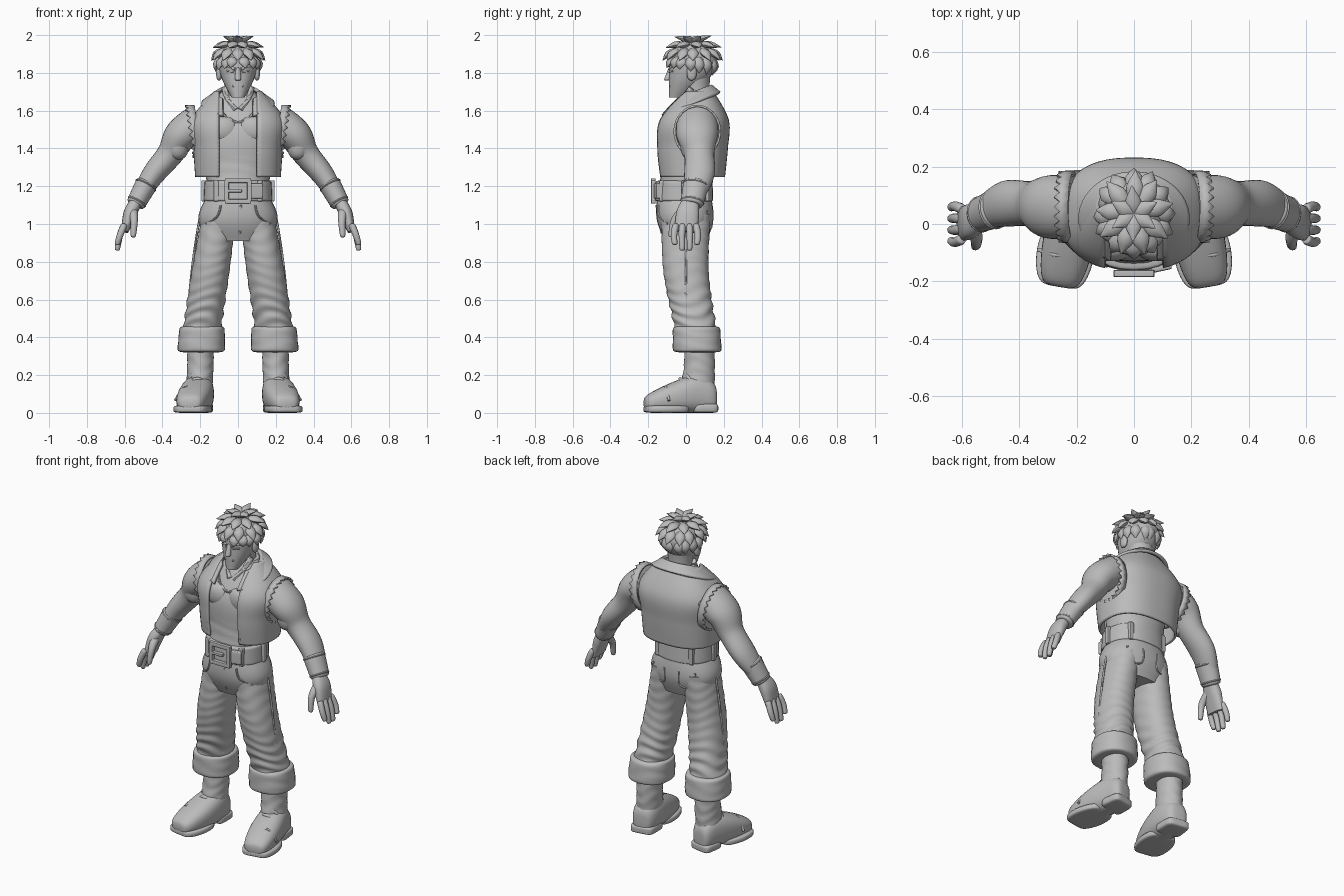
import bpy, bmesh, math, random
from mathutils import Vector
from mathutils.bvhtree import BVHTree

random.seed(4)
if "Cube" in bpy.data.objects:
    bpy.data.objects.remove(bpy.data.objects["Cube"])

X, Y, Z = Vector((1, 0, 0)), Vector((0, 1, 0)), Vector((0, 0, 1))
SKEW = Vector((.3, .5, .8))
grey = bpy.data.materials.new("plain grey")
grey.use_nodes = True
grey.diffuse_color = (.5, .5, .5, 1)
grey.node_tree.nodes["Principled BSDF"].inputs["Base Color"].default_value = grey.diffuse_color


def build(name, verts, faces, mirror=False, thick=0):
    """Make a smooth-shaded part, optionally mirrored to the other side or thickened."""
    bm = bmesh.new()
    points = [bm.verts.new(v) for v in verts]
    for face in faces:
        bm.faces.new([points[i] for i in face])
    bmesh.ops.recalc_face_normals(bm, faces=bm.faces)
    mesh = bpy.data.meshes.new(name)
    bm.to_mesh(mesh)
    bm.free()
    part = bpy.data.objects.new(name, mesh)
    bpy.context.collection.objects.link(part)
    mesh.materials.append(grey)
    bpy.ops.object.select_all(action="DESELECT")
    part.select_set(True)
    bpy.context.view_layer.objects.active = part
    bpy.ops.object.shade_smooth_by_angle(angle=math.radians(45))
    if thick:
        solid = part.modifiers.new("thickness", "SOLIDIFY")
        solid.thickness, solid.offset = thick, 0
    if mirror:
        flip = part.modifiers.new("mirror", "MIRROR")
        flip.use_mirror_merge = False
    return part


def along(values, t):
    """Read a smooth spline through evenly spaced values at t from start to end."""
    last = len(values) - 1
    if last == 0:
        return values[0]
    i = min(int(t * last), last - 1)
    t = t * last - i
    before, start, end, after = (values[max(0, min(last, i + k))] for k in (-1, 0, 1, 2))
    leave, arrive = (end - before) / 2, (after - start) / 2
    ease = t * t * (3 - 2 * t)
    return start + (end - start) * ease + leave * t * (1 - t) ** 2 - arrive * t * t * (1 - t)


def signed_power(value, power):
    return math.copysign(abs(value) ** power, value)


def loft(name, path, depth, width=None, ref=Y, tan=None, square=2, dome=0,
         sides=28, rows=24, gap=0, fold=None, **options):
    """Sweep a superellipse along a path; dome rounds the ends, gap leaves the front open."""
    path = [Vector(p) for p in path]
    width = width or depth
    spots = [k / rows for k in range(rows + 1)]
    if dome:
        spots = [(1 - math.cos(math.pi * t)) / 2 for t in spots]
    centres = [along(path, t) for t in spots]
    verts, faces = [], []
    for i, (t, c) in enumerate(zip(spots, centres)):
        d = tan or (centres[min(i + 1, rows)] - centres[max(i - 1, 0)]).normalized()
        u = -(ref - d * ref.dot(d)).normalized()
        v = d.cross(u)
        a, b = along(depth, t), along(width, t)
        scale = max(.02, (1 - abs(2 * t - 1) ** dome) ** (1 / dome)) if dome else 1
        start = math.asin(min(.98, gap / b) ** (square / 2)) if gap else 0
        for k in range(sides):
            turn = start + (math.tau - 2 * start) * k / (sides - 1 if gap else sides)
            swell = scale
            if fold:
                swell += fold(c.z) * math.sin(c.z * 95 + 2.5 * math.sin(turn * 2 + c.z * 9))
            verts.append(c + u * signed_power(math.cos(turn), 2 / square) * a * swell
                         + v * signed_power(math.sin(turn), 2 / square) * b * swell)
    for i in range(0, rows * sides, sides):
        for k in range(sides - bool(gap)):
            n = (k + 1) % sides
            faces.append((i + k, i + n, i + sides + n, i + sides + k))
    if not gap:
        faces += [range(sides), range(len(verts) - sides, len(verts))]
    return build(name, verts, faces, **options)


def tube(name, points, radius, **options):
    return loft(name, points, [radius], ref=SKEW, sides=8, **options)


def ball(name, centre, across, deep, tall, **options):
    centre = Vector(centre)
    return loft(name, [centre - Z * tall, centre + Z * tall], [deep], [across], dome=2, **options)


def block(name, start, end, deep, tall, **options):
    return loft(name, [start, end], [deep], [tall], square=6, dome=9, **options)


def snap(part, points, side=-1):
    """Lay (x, z) points onto the front or back of a part."""
    mesh = part.data
    tree = BVHTree.FromPolygons([v.co for v in mesh.vertices], [p.vertices for p in mesh.polygons])
    return [tree.ray_cast(Vector((x, side, z)), Y * -side)[0] for x, z in points]


# Torso and shirt
shirt = loft("shirt", [(0, -.01, 1.1), (0, .01, 1.3), (0, .03, 1.5), (0, .06, 1.7)],
             [.14, .14, .15, .07], [.17, .17, .21, .09], tan=Z, square=2.3,
             fold=lambda z: .012 if z < 1.35 else 0, rows=40)
ball("chest_muscles", (.08, -.07, 1.5), .09, .06, .07, mirror=True)
scoop = [k / 40 for k in range(-4, 5)]
tube("shirt_neckline", snap(shirt, [(x, 1.54 + 7 * x * x) for x in scoop]), .007)
loft("neck", [(0, .06, 1.6), (0, .05, 1.8)], [.08, .07, .08], tan=Z)
tube("neck_muscles", [(.07, .03, 1.72), (.05, -.02, 1.65), (.01, -.06, 1.6)], .018, mirror=True)

# Open sleeveless vest with a folded collar
vest = loft("vest", [(0, .03, 1.25), (0, .03, 1.4), (0, .04, 1.55), (0, .06, 1.7)],
            [.17, .185, .18, .08], [.22, .23, .24, .12],
            tan=Z, square=2.5, gap=.1, sides=48, thick=.014)
tube("vest_front_hems", snap(vest, [(.11, z) for z in (1.26, 1.4, 1.55)]), .008, mirror=True)
loft("vest_collar", [(0, .02, 1.63), (0, .03, 1.69)], [.17, .11], [.19, .11],
     tan=Vector((0, -.4, 1)).normalized(), gap=.08, rows=6, sides=40, thick=.018)

# Frayed armholes
teeth, fray = 44, []
for x in (.21, .24):
    for k in range(teeth):
        turn = math.tau * k / teeth
        jag = .02 * (k % 2) * (x > .22)
        fray.append((x + jag + .02 * math.sin(turn), .06 + .12 * math.cos(turn), 1.49 + .135 * math.sin(turn)))
ring = [(k, (k + 1) % teeth) for k in range(teeth)]
build("frayed_armholes", fray, [(a, b, b + teeth, a + teeth) for a, b in ring], mirror=True, thick=.012)

# Arms and wristbands
loft("arms", [(.2, .06, 1.54), (.3, .06, 1.47), (.36, .07, 1.37), (.45, .07, 1.26), (.54, .03, 1.12)],
     [.11, .11, .08, .08, .05], [.1, .09, .07, .06, .04], mirror=True)
ball("biceps", (.32, .03, 1.42), .06, .06, .08, mirror=True)
cuff_start, cuff_end = Vector((.48, .055, 1.22)), Vector((.545, .03, 1.1))
loft("wristbands", [cuff_start, cuff_end], [.07, .06], [.06, .05], dome=7, mirror=True)
for t in (.12, .85):
    middle = cuff_start.lerp(cuff_end, t)
    step = (cuff_end - cuff_start) * .08
    size = .073 - .01 * t
    loft("wristband_straps", [middle - step, middle + step], [size], [size - .01], dome=2, mirror=True)

# Hands
loft("palms", [(.53, .03, 1.13), (.57, .01, 1.06), (.6, 0, .96)], [.04, .06, .06], [.03, .035, .02],
     square=2.4, mirror=True)
for k, finger in enumerate(("index", "middle", "ring", "little")):
    y = .035 * k - .053
    tip = .86 if k in (1, 2) else .89
    loft(finger + "_fingers", [(.6, y, 1), (.625, y * 1.2, .94), (.64, y * 1.1, tip)], [.019, .015],
         dome=5, sides=12, mirror=True)
loft("thumbs", [(.56, 0, 1.08), (.55, -.06, 1.02), (.555, -.08, .93)], [.03, .02, .015],
     dome=5, sides=12, mirror=True)

# Trousers with turned-up cuffs
hips = loft("trouser_hips", [(0, -.01, 1.14), (0, 0, .91)], [.145, .15, .11], [.17, .21, .16],
            tan=Z, square=2.3)


def knee_folds(z):
    return .01 + .035 * max(0, 1 - abs(z - .53) * 6)


loft("trouser_legs", [(.1, 0, 1.05), (.145, 0, .75), (.19, .05, .45)], [.13, .12, .11], [.09, .1, .1],
     tan=Z, square=2.2, rows=70, sides=40, mirror=True, fold=knee_folds)
loft("trouser_cuffs", [(.19, .055, .46), (.195, .06, .32)], [.125, .13], [.12, .127],
     tan=Z, square=2.3, dome=7, mirror=True, fold=lambda z: .008)
tube("front_pocket_seams", snap(hips, [(.09, 1.1), (.11, 1.04), (.17, 1)]), .006, mirror=True)
tube("fly_seam", snap(hips, [(.015, 1.1), (.01, .95)]), .006)
back_pocket = [(.05, 1.07), (.05, .99), (.09, .97), (.14, .99), (.14, 1.07)]
tube("back_pocket_seams", snap(hips, back_pocket, 1), .005, mirror=True)
tube("side_seams", [(.2, 0, 1.05), (.225, 0, .9), (.245, 0, .75), (.26, 0, .6)], .006, mirror=True)

# Belt, loops and buckle
low, high = 1.12, 1.23
belt_middle, front = (low + high) / 2, -.173
loft("belt", [(0, -.01, low), (0, -.01, high)], [.155, .15], [.183, .178], tan=Z, square=2.3, dome=12)
for degrees in (40, 90, 140):
    turn = math.radians(degrees)
    x, y = .18 * math.sin(turn), -.01 - .155 * math.cos(turn)
    block("belt_loops", (x, y, low), (x, y, high), .014, .014, mirror=True)
for z in (low, high):
    block("buckle_bar", (-.07, front, z), (.07, front, z), .012, .012)
block("buckle_sides", (.06, front, low), (.06, front, high), .012, .012, mirror=True)
block("buckle_prong", (-.06, front, belt_middle), (.02, front, belt_middle), .012, .008)
block("belt_tip", (.06, -.16, belt_middle), (.13, -.145, belt_middle), .012, .04)

# Boots
loft("boot_shafts", [(.2, .07, .4), (.2, .07, .23), (.21, .05, .06)], [.08, .083, .1], [.07],
     tan=Z, mirror=True, fold=lambda z: .018, rows=40)
toward_toe = Vector((.17, -1, 0)).normalized()
loft("boot_feet", [(.2, .16, .08), (.21, .04, .1), (.26, -.22, .05)], [.08, .1, .05], [.06, .075, .09, .08],
     ref=Z, tan=toward_toe, square=2.5, dome=4, mirror=True)
loft("boot_heels", [(.2, .165, .025), (.21, .03, .025)], [.025], [.07, .078],
     ref=Z, tan=toward_toe, square=5, dome=4, mirror=True)
loft("boot_soles", [(.22, .01, .02), (.26, -.22, .02)], [.02], [.08, .1, .08],
     ref=Z, tan=toward_toe, square=5, dome=4, mirror=True)
bend = (-1, -.5, 0, .5, 1)
for k in range(3):
    y, z = -.03 * k, .21 - .03 * k
    tube("boot_straps", [(.215 + .065 * s, y + .04 * s * s, z - .07 * s * s) for s in bend], .01, mirror=True)
tube("toe_seams", [(.245 + .088 * s, -.11 + .02 * s * s, .135 - .07 * s ** 4) for s in bend], .007, mirror=True)

# Head and face
head = loft("head", [(0, -.05, 1.67), (0, .02, 1.78), (0, .04, 1.88), (0, .04, 1.96)],
            [.04, .11, .12, .05], [.035, .09, .1, .04], tan=Z, square=2.2)
loft("nose", [(0, -.08, 1.83), (0, -.1, 1.76)], [.01, .015, .018], dome=6, tan=Z, sides=12)
tube("eyebrows", snap(head, [(.015, 1.82), (.07, 1.84)]), .008, mirror=True)
tube("eyes", snap(head, [(.02, 1.805), (.06, 1.81)]), .005, mirror=True)
tube("mouth", snap(head, [(-.03, 1.73), (.03, 1.73)]), .005)
ball("ears", (.1, .03, 1.8), .016, .026, .04, mirror=True)

# Spiky hair in layers from the crown down
crown = Vector((0, .035, 1.875))
ball("hair_cap", crown, .105, .12, .085)


def on_scalp(polar, turn, reach):
    polar = math.radians(polar)
    flat = Vector((.1 * math.sin(turn), -.11 * math.cos(turn), 0))
    return crown + (flat * math.sin(polar) + Z * .09 * math.cos(polar)) * reach


for layer in range(4):
    count = 6 + 3 * layer
    for k in range(count):
        turn = math.tau * (k + layer / 2) / count + random.uniform(-.1, .1)
        polar = 30 * layer
        droop = 34 - 12 * (layer == 3) * math.cos(turn)
        tip = 1.6 - .07 * layer + random.uniform(-.05, .05)
        loft("hair_tuft", [on_scalp(polar, turn, .95), on_scalp(polar + droop / 2, turn, 1.2),
                           on_scalp(polar + droop, turn, tip)],
             [.022, .03, .001], [.016, .018, .001], ref=Vector((math.cos(turn), math.sin(turn), 0)),
             sides=8, rows=6, mirror=False)
